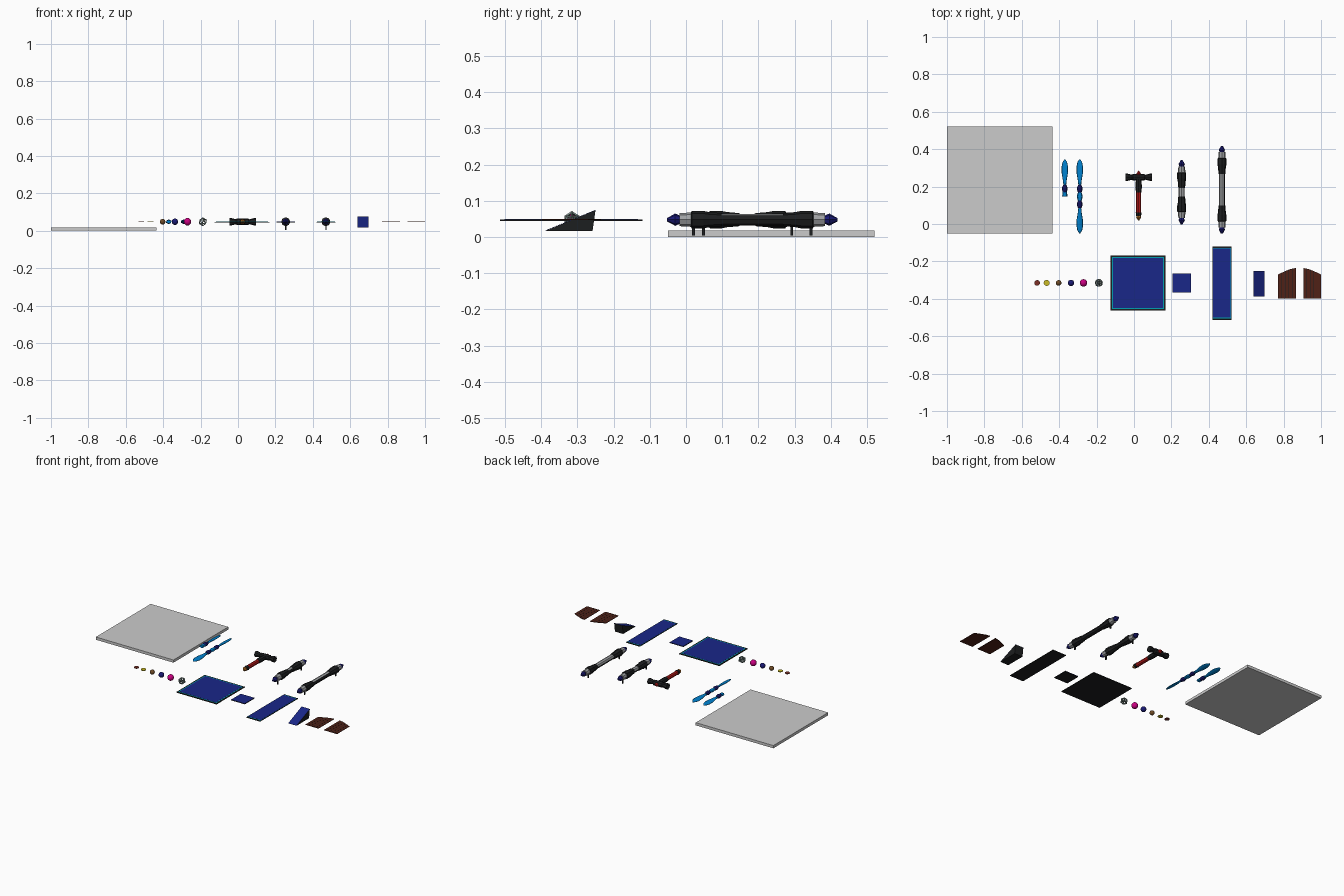
import bpy, bmesh, math
from mathutils import Matrix, Vector

if "Cube" in bpy.data.objects:
    bpy.data.objects.remove(bpy.data.objects["Cube"])

ZC = 0.048
COL = {
    'black': (0.012, 0.013, 0.014), 'navy': (0.01, 0.02, 0.25), 'cyan': (0.0, 0.35, 0.45),
    'sky': (0.0, 0.22, 0.62), 'deep': (0.01, 0.01, 0.18), 'red': (0.5, 0.01, 0.01),
    'orange': (0.5, 0.17, 0.02), 'wood': (0.08, 0.015, 0.008), 'brown': (0.16, 0.07, 0.02),
    'maroon': (0.2, 0.03, 0.02), 'gold': (0.6, 0.5, 0.02), 'pink': (0.6, 0.0, 0.22),
    'steel': (0.35, 0.36, 0.37), 'jade': (0.25, 0.33, 0.31),
}


def mat(name):
    m = bpy.data.materials.get(name) or bpy.data.materials.new(name)
    m.diffuse_color = (*COL[name], 1)
    m.use_nodes = True
    m.node_tree.nodes["Principled BSDF"].inputs["Base Color"].default_value = m.diffuse_color
    return m


def finish(bm, name, *colours):
    bmesh.ops.recalc_face_normals(bm, faces=bm.faces)
    me = bpy.data.meshes.new(name)
    bm.to_mesh(me)
    bm.free()
    ob = bpy.data.objects.new(name, me)
    bpy.context.collection.objects.link(ob)
    for c in colours:
        me.materials.append(mat(c))
    return ob


def box(name, x0, x1, y0, y1, z0, z1, colour=None):
    bm = bmesh.new()
    bmesh.ops.create_cube(bm, size=1, matrix=Matrix.Translation(
        ((x0 + x1) / 2, (y0 + y1) / 2, (z0 + z1) / 2)) @ Matrix.Diagonal((x1 - x0, y1 - y0, z1 - z0, 1)))
    return finish(bm, name, *([colour] if colour else []))


def prism(name, pts, move, colour):
    """Extrude a closed outline along a vector."""
    bm = bmesh.new()
    f = bm.faces.new([bm.verts.new(p) for p in pts])
    r = bmesh.ops.extrude_face_region(bm, geom=[f])
    bmesh.ops.translate(bm, vec=move, verts=[v for v in r['geom'] if isinstance(v, bmesh.types.BMVert)])
    return finish(bm, name, colour)


def loft(name, x, prof, colours, n=8, axis='Y', at=0.0, tilt=0.0):
    """Sections (position, half width, half height) along an axis."""
    bm = bmesh.new()
    rings = []
    for t, w, h in prof:
        ring = []
        for i in range(n):
            a = 2 * math.pi * i / n
            u, v = w * math.cos(a), h * math.sin(a)
            u, v = u * math.cos(tilt) - v * math.sin(tilt), u * math.sin(tilt) + v * math.cos(tilt)
            ring.append(bm.verts.new((x + u, t, ZC + v) if axis == 'Y' else (x + t, at + u, ZC + v)))
        rings.append(ring)
    for a, b in zip(rings, rings[1:]):
        for i in range(n):
            bm.faces.new((a[i], a[(i + 1) % n], b[(i + 1) % n], b[i]))
    bm.faces.new(rings[0])
    bm.faces.new(rings[-1])
    return finish(bm, name, *colours)


# Base slab
box('stone_slab', -1, -0.435, -0.05, 0.52, 0, 0.018)


# Crystal-tipped pillars
def pillar(name, x, c, half, peg):
    s = loft(name + '_shaft', x, [(c - half + .09, .016, .016), (c + half - .09, .016, .016)], ['black', 'steel'])
    for f in s.data.polygons:
        f.material_index = int(f.normal.dot(Vector((-0.5, 0, 0.85))) > 0.3)
    for side, d in (('rear', 1), ('front', -1)):
        e = lambda p: [(c + d * (half - t), r, r) for t, r in p]
        loft(f'{name}_{side}_crystal', x, e([(0, .005), (.008, .009), (.022, .017), (.036, .011)]), ['deep'])
        loft(f'{name}_{side}_collar', x, e([(.034, .018), (.07, .02)]), ['steel'])
        loft(f'{name}_{side}_sleeve', x, e([(.066, .021), (.068, .024), (.10, .024), (.115, .021), (.15, .018)]), ['black'])
        y = c + d * peg
        box(f'{name}_{side}_peg', x - .003, x + .003, y - .004, y + .004, .004, ZC - .01, 'black')


pillar('long_pillar', 0.47, 0.183, 0.235, 0.162)
pillar('short_pillar', 0.255, 0.17, 0.172, 0.122)

# Hammer
HX = 0.025
loft('hammer_pommel', HX, [(.018, .002, .002), (.035, .014, .014), (.05, .008, .008)], ['orange'])
loft('hammer_lower_grip', HX, [(.042, .013, .013), (.062, .016, .016)], ['black'])
loft('hammer_handle', HX, [(.06, .013, .013), (.175, .013, .013)], ['red'])
loft('hammer_neck', HX, [(.168, .015, .015), (.2, .017, .017), (.24, .015, .015)], ['black'])
loft('hammer_head', HX, [(-.07, .019, .019), (-.058, .019, .019), (-.035, .013, .013), (-.03, .018, .018),
                        (.03, .018, .018), (.035, .013, .013), (.058, .019, .019), (.07, .019, .019)],
     ['black'], axis='X', at=0.25)
loft('hammer_top_gem', HX, [(.262, .01, .01), (.27, .012, .012), (.286, .001, .001)], ['red'])

# Paddles
BLADE = [(0, .007, .006), (.03, .010, .005), (.07, .017, .004), (.105, .018, .003), (.13, .013, .003), (.145, .003, .002)]


def blade(name, x, y, d):
    ob = loft(name, x, [(y + d * t, w, h) for t, w, h in BLADE], ['sky'], n=10, tilt=0.25 * d)
    ob.data.shade_smooth()


def hub(name, x, y):
    loft(name, x, [(y - .02, .009, .009), (y - .008, .014, .012), (y + .008, .014, .012), (y + .02, .009, .009)], ['deep'])


blade('short_paddle_blade', -0.37, 0.2, 1)
hub('short_paddle_hub', -0.37, 0.188)
loft('short_paddle_grip', -0.37, [(.148, .014, .009), (.175, .012, .009)], ['sky'])
blade('long_paddle_rear_blade', -0.29, 0.2, 1)
blade('long_paddle_front_blade', -0.29, 0.095, -1)
hub('long_paddle_rear_hub', -0.29, 0.188)
hub('long_paddle_front_hub', -0.29, 0.105)
loft('long_paddle_grip', -0.29, [(.12, .009, .008), (.147, .016, .009), (.173, .009, .008)], ['sky'])

# Coins, beads and cage gem
Y = -0.315


def bead(name, x, r, colour, flat=1.0):
    bm = bmesh.new()
    bmesh.ops.create_uvsphere(bm, u_segments=16, v_segments=10, radius=r, matrix=Matrix.Translation(
        (x, Y, ZC)) @ Matrix.Diagonal((1, 1, flat, 1)))
    finish(bm, name, colour).data.shade_smooth()


for name, x, r, colour in (('copper_coin', -.518, .015, 'maroon'), ('gold_coin', -.467, .016, 'gold')):
    bm = bmesh.new()
    bmesh.ops.create_cone(bm, cap_ends=True, segments=16, radius1=r, radius2=r, depth=.004,
                          matrix=Matrix.Translation((x, Y, ZC)))
    finish(bm, name, colour)
bead('brown_bead', -.403, .015, 'brown')
bead('blue_bead', -.337, .017, 'deep')
bead('pink_bead', -.27, .02, 'pink')
bm = bmesh.new()
bmesh.ops.create_icosphere(bm, subdivisions=1, radius=.021, matrix=Matrix.Translation((-.188, Y, ZC)))
cage = finish(bm, 'cage_gem', 'jade')
w = cage.modifiers.new('struts', 'WIREFRAME')
w.thickness = .006


# Tiles: black plate, cyan inlay, blue face
def tile(name, x0, x1, y0, y1, bx, by):
    z = 0.044
    box(name + '_plate', x0, x1, y0, y1, z, z + .004, 'black')
    if by:
        box(name + '_inlay', x0 + bx * .6, x1 - bx * .6, y0 + by * .6, y1 - by * .6, z + .002, z + .0046, 'cyan')
    box(name + '_face', x0 + bx, x1 - bx, y0 + by, y1 - by, z + .002, z + .0052, 'navy')


tile('large_tile', -.125, .168, -.463, -.168, .014, .014)
tile('small_tile', .205, .305, -.365, -.265, .001, 0)
tile('long_tile', .42, .52, -.513, -.12, .003, .012)

# Ramp wedge
prism('ramp', [(.638, -.388, .017), (.638, -.258, .017), (.638, -.25, .074)], (.06, 0, 0), 'black')
prism('ramp_face', [(.638, -.387, .0178), (.638, -.25, .074), (.638, -.25, .075), (.638, -.388, .0185)], (.06, 0, 0), 'navy')

# Arched plank door leaves, mirrored about their shared centre
for name, s in (('left_door', -1), ('right_door', 1)):
    cx = 0.885
    top = lambda d: -.235 - .035 * max(0, (d - .03) / .085) ** 1.2
    ds = (.02, .05, .085, .115)
    pts = [(cx + s * .02, -.398), (cx + s * .115, -.398)] + [(cx + s * d, top(d)) for d in reversed(ds)]
    prism(name, [(x, y, ZC - .0015) for x, y in pts], (0, 0, .003), 'wood')
    for i in range(1, 5):
        d = .02 + .019 * i
        x = cx + s * d
        box(f'{name}_seam_{i}', x - .0012, x + .0012, -.396, top(d) - .003, ZC, ZC + .002, 'black')
